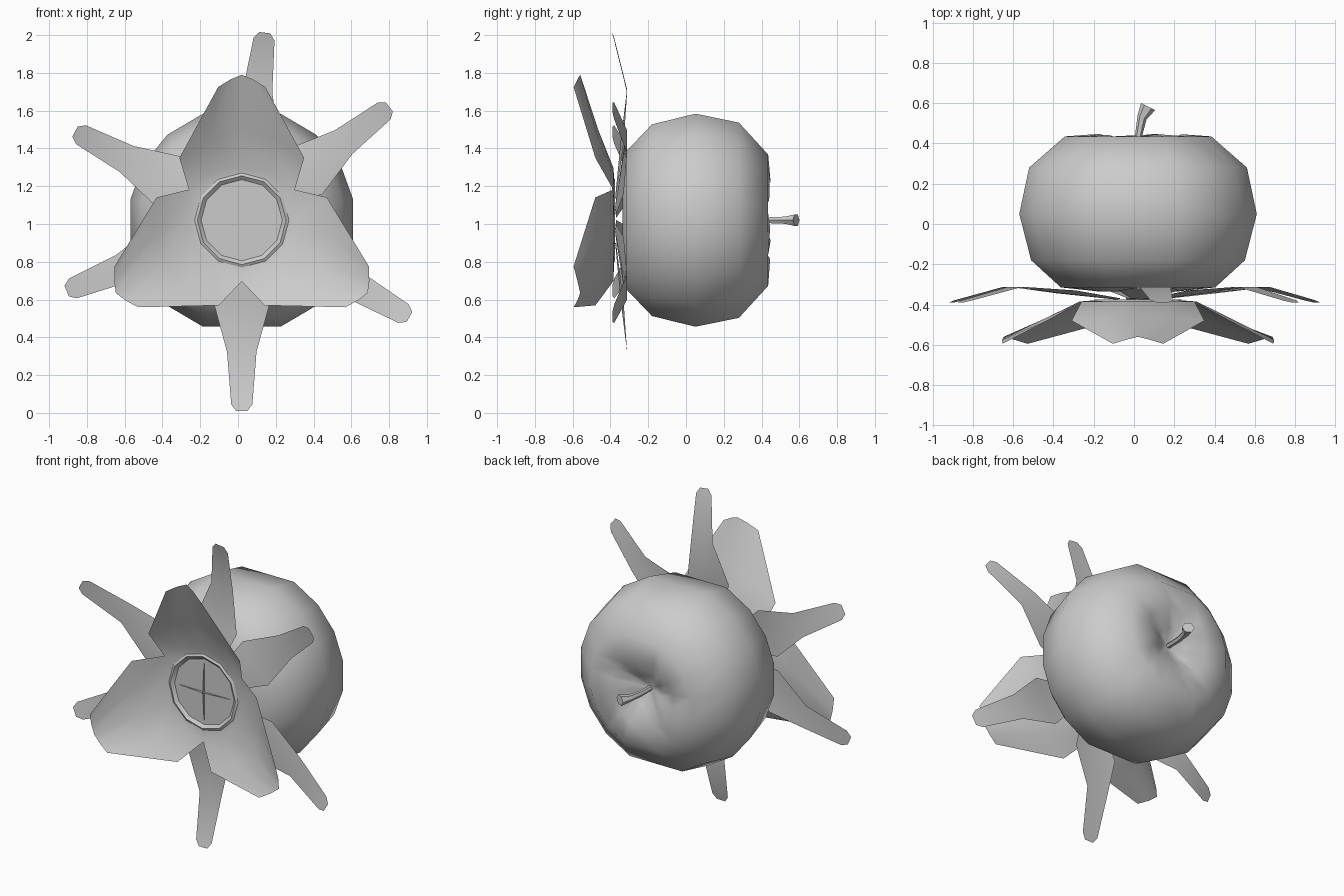
import bpy, bmesh
from math import cos, sin, radians, pi

if "Cube" in bpy.data.objects:
    bpy.data.objects.remove(bpy.data.objects["Cube"])

CX, CZ = 0.02, 1.02   # fruit axis runs along y through this point


def finish(name, bm, smooth=60, weld=True):
    if weld:
        bmesh.ops.remove_doubles(bm, verts=bm.verts, dist=0.002)
    bmesh.ops.recalc_face_normals(bm, faces=bm.faces)
    me = bpy.data.meshes.new(name)
    bm.to_mesh(me)
    bm.free()
    ob = bpy.data.objects.new(name, me)
    bpy.context.collection.objects.link(ob)
    bpy.ops.object.select_all(action='DESELECT')
    ob.select_set(True)
    bpy.context.view_layer.objects.active = ob
    bpy.ops.object.shade_smooth_by_angle(angle=radians(smooth))
    return ob


def skin(bm, rows, closed):
    """Quads between consecutive rows of coordinates."""
    vs = [[bm.verts.new(p) for p in row] for row in rows]
    n = len(vs[0])
    for a, b in zip(vs, vs[1:]):
        for i in range(n if closed else n - 1):
            j = (i + 1) % n
            bm.faces.new((a[i], a[j], b[j], b[i]))
    return vs


def radial(angle, u, v, y):
    """u sideways, v outward along the angle, in the front plane."""
    a = radians(angle)
    return (CX + v * cos(a) - u * sin(a), y, CZ + v * sin(a) + u * cos(a))


# Fruit body: lathed rings with a lobed dimple at the back
quarter = [10.5, 29.5, 49, 70]
half = quarter + [180 - a for a in reversed(quarter)]
angles = half + [a + 180 for a in half]
profile = [(0.20, -0.335, 0), (0.39, -0.315, 0), (0.54, -0.18, 0), (0.60, 0.05, 0),
           (0.55, 0.28, 0), (0.37, 0.435, 0), (0.22, 0.43, 0.018),
           (0.10, 0.375, 0.012), (0.03, 0.34, 0)]
bm = bmesh.new()
rings = skin(bm, [[radial(a, 0, r, y + lobe * cos(5 * radians(a) + 0.4)) for a in angles]
                  for r, y, lobe in profile], True)
bm.faces.new(rings[0])
bm.faces.new(rings[-1])
finish("fruit_body", bm, 80)

# Stem: bent tapered hexagonal tube
bm = bmesh.new()
path = [(0.02, 0.33, 0.016), (0.023, 0.44, 0.018), (0.04, 0.53, 0.022), (0.07, 0.583, 0.035)]
rings = skin(bm, [[(x + r * cos(k * pi / 3), y - 0.5 * (r * cos(k * pi / 3) if i > 1 else 0),
                    CZ + r * sin(k * pi / 3)) for k in range(6)]
                  for i, (x, y, r) in enumerate(path)], True)
bm.faces.new(rings[-1])
finish("stem", bm, 50)

# Six narrow sepals lying against the front of the fruit
sepal = [  # outward, half width, y centre, y edge
    (0.12, 0.05, -0.375, -0.37), (0.43, 0.15, -0.345, -0.33),
    (0.69, 0.078, -0.312, -0.312), (0.965, 0.056, -0.38, -0.38)]
for n, (ang, length) in enumerate([(37.5, 0.985), (83, 1), (152, 1), (202, 1),
                                   (270, 1.01), (330, 1.025)]):
    bm = bmesh.new()
    rows = [[radial(ang, u, v * length, y) for u, y in ((-w, ye), (0, yc), (w, ye))]
            for v, w, yc, ye in sepal]
    rows.append([radial(ang, u, length, -0.39) for u in (-0.03, 0, 0.03)])
    skin(bm, rows, False)
    finish(f"sepal_{n + 1}", bm)

# Three broad petals flaring forward, joined at a round throat
petal = [  # rows of (u, v, y) from the middle to one edge
    [(0, 0.225, -0.38), (0.1125, 0.195, -0.38), (0.195, 0.1125, -0.38)],
    [(0, 0.28, -0.385), (0.15, 0.25, -0.385), (0.28, 0.162, -0.385)],
    [(0, 0.48, -0.465), (0.16, 0.43, -0.465), (0.33, 0.33, -0.48)],
    [(0, 0.77, -0.56), (0.06, 0.745, -0.575), (0.125, 0.705, -0.595)]]
bm = bmesh.new()
for ang in (90, 210, 330):
    skin(bm, [[radial(ang, -u, v, y) for u, v, y in reversed(row[1:])] +
              [radial(ang, u, v, y) for u, v, y in row] for row in petal], False)
finish("petals", bm)

# Throat: bevelled rim and flat disc
bm = bmesh.new()
rings = skin(bm, [[radial(k * 30, 0, r, y) for k in range(12)]
                  for r, y in ((0.25, -0.384), (0.235, -0.392), (0.215, -0.375))], True)
bm.faces.new(rings[-1])
finish("throat_disc", bm, 40)

# Thin crossed ribs standing on the disc
for n, ang in enumerate((0, 90)):
    bm = bmesh.new()
    skin(bm, [[radial(ang, 0, v, -0.375) for v in (-0.19, 0, 0.19)],
              [radial(ang, 0, v, y) for v, y in ((-0.17, -0.38), (0, -0.393), (0.17, -0.38))]],
         False)
    finish(f"cross_rib_{n + 1}", bm)
